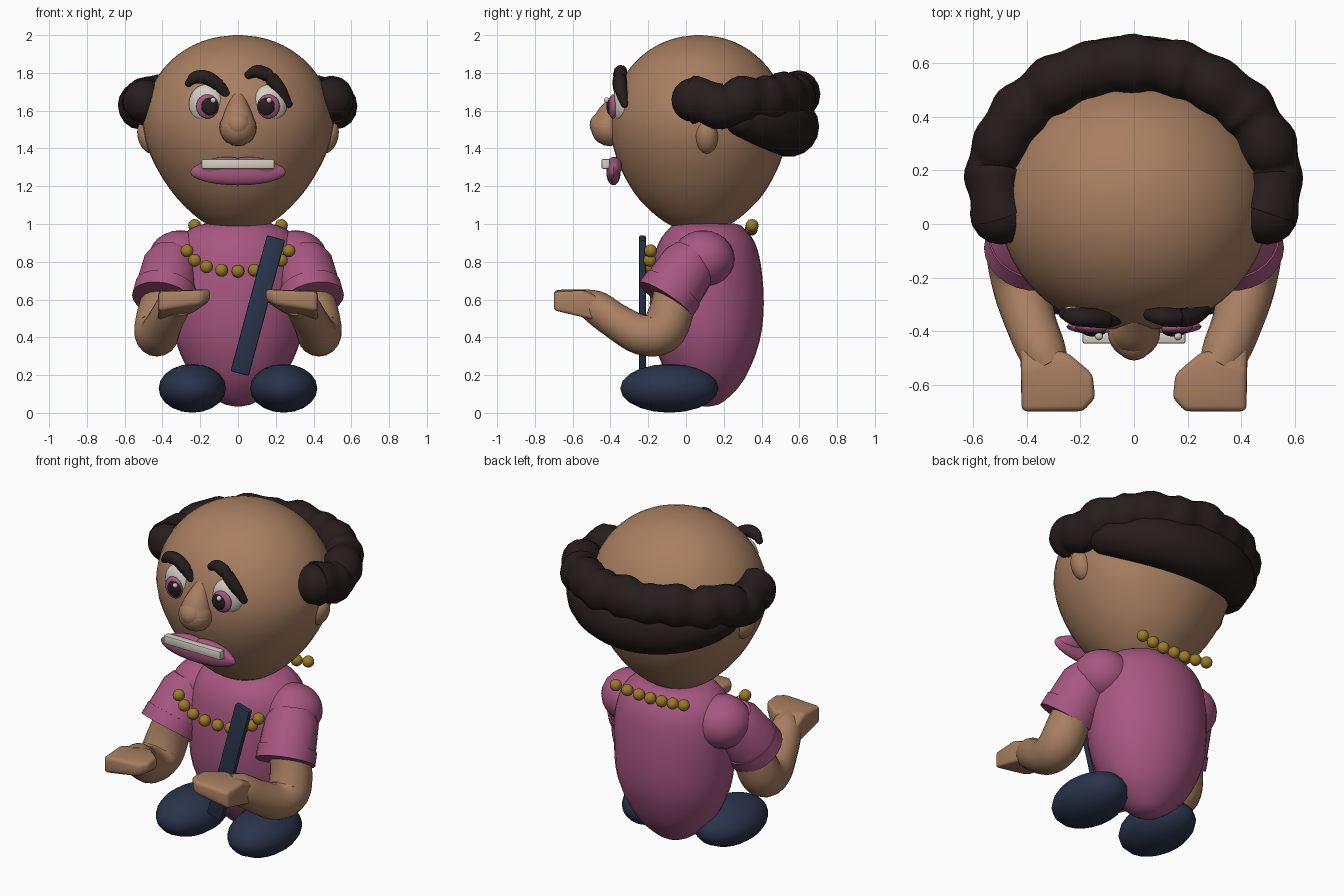
import bpy, bmesh, math
from mathutils import Vector, Matrix, Euler

if "Cube" in bpy.data.objects:
    bpy.data.objects.remove(bpy.data.objects["Cube"])


def mat(name, c):
    m = bpy.data.materials.new(name)
    m.diffuse_color = (*c, 1)
    m.use_nodes = True
    m.node_tree.nodes["Principled BSDF"].inputs["Base Color"].default_value = m.diffuse_color
    return m


SKIN = mat("brown skin", (0.39, 0.21, 0.118))
PINK = mat("pink", (0.39, 0.095, 0.22))
NAVY = mat("navy", (0.022, 0.034, 0.07))
HAIR = mat("dark brown", (0.02, 0.012, 0.012))
GOLD = mat("gold", (0.33, 0.20, 0.02))
WHITE = mat("off white", (0.65, 0.62, 0.54))


def finish(bm, name, material, angle=50):
    bmesh.ops.recalc_face_normals(bm, faces=bm.faces)
    me = bpy.data.meshes.new(name)
    bm.to_mesh(me)
    bm.free()
    ob = bpy.data.objects.new(name, me)
    bpy.context.collection.objects.link(ob)
    me.materials.append(material)
    bpy.ops.object.select_all(action='DESELECT')
    ob.select_set(True)
    bpy.context.view_layer.objects.active = ob
    bpy.ops.object.shade_smooth_by_angle(angle=math.radians(angle))
    return ob


def ball(name, c, r, material, rot=(0, 0, 0), seg=24):
    bm = bmesh.new()
    M = Matrix.LocRotScale(Vector(c), Euler(rot), Vector(r))
    bmesh.ops.create_uvsphere(bm, u_segments=seg, v_segments=seg // 2, radius=1, matrix=M)
    return finish(bm, name, material)


def skin_rings(bm, rings):
    vs = [[bm.verts.new(p) for p in ring] for ring in rings]
    n = len(vs[0])
    for a, b in zip(vs, vs[1:]):
        for i in range(n):
            bm.faces.new((a[i], a[(i + 1) % n], b[(i + 1) % n], b[i]))
    bm.faces.new(vs[0])
    bm.faces.new(vs[-1])


def spline(pts, n):
    # Catmull-Rom through rows of equal length
    out = []
    for i in range(len(pts) - 1):
        p = [pts[max(i - 1, 0)], pts[i], pts[i + 1], pts[min(i + 2, len(pts) - 1)]]
        for k in range(n):
            t = k / n
            out.append([0.5 * (2 * b + (c - a) * t + (2 * a - 5 * b + 4 * c - d) * t * t
                               + (3 * b - a - 3 * c + d) * t ** 3) for a, b, c, d in zip(*p)])
    return out + [list(pts[-1])]


def tube(name, rows, material, seg=16, n=1, caps=False, squash=1.0):
    # rows: x, y, z, radius
    rows = spline(rows, n) if n > 1 else rows
    P = [Vector(r[:3]) for r in rows]
    bm, rings = bmesh.new(), []
    for i, p in enumerate(P):
        t = (P[min(i + 1, len(P) - 1)] - P[max(i - 1, 0)]).normalized()
        u = t.cross(Vector((1, 0, 0)) if abs(t.x) < 0.7 else Vector((0, 1, 0))).normalized()
        if name.startswith("hair"):
            u = t.cross(Vector((0, 0, 1))).normalized()
        v = t.cross(u)
        rings.append([p + rows[i][3] * (u * math.cos(a) + v * squash * math.sin(a))
                      for a in (2 * math.pi * k / seg for k in range(seg))])
    skin_rings(bm, rings)
    if caps:
        for i in (0, -1):
            r = rows[i][3]
            bmesh.ops.create_uvsphere(bm, u_segments=seg, v_segments=10, radius=r,
                                      matrix=Matrix.Translation(P[i]))
    return finish(bm, name, material)


def loft(name, rows, material, seg=32):
    # rows: z, half width, half depth, centre y
    bm = bmesh.new()
    skin_rings(bm, [[Vector((rx * math.cos(a), cy + ry * math.sin(a), z))
                     for a in (2 * math.pi * k / seg for k in range(seg))]
                    for z, rx, ry, cy in rows])
    return finish(bm, name, material)


def box(name, c, size, material, rot=(0, 0, 0), bevel=0.008):
    bm = bmesh.new()
    bmesh.ops.create_cube(bm, size=1, matrix=Matrix.LocRotScale(Vector(c), Euler(rot), Vector(size)))
    bmesh.ops.bevel(bm, geom=bm.edges[:], offset=bevel, segments=2, affect='EDGES', profile=0.5)
    return finish(bm, name, material, 40)


# Head: round skull narrowing to the chin
rows = []
for k in range(1, 17):
    a = math.radians(5.6 * k) if k > 1 else 0.04
    s = math.sin(a) ** 0.97
    rows.append((1.52 + 0.48 * math.cos(a), 0.505 * s, 0.472 * s, 0.07))
rows += spline([(z, r, r * s, 0.07) for z, r, s in (
    (1.44, .490, .945), (1.36, .462, .955), (1.28, .422, .97), (1.2, .372, .985), (1.13, .317, 1),
    (1.06, .247, 1), (1.01, .182, 1), (.975, .11, 1), (.96, .03, 1))], 2)
loft("head", rows, SKIN, 44)

# Nose: one tapered form ending in a round tip
tube("nose", [(0, -.33, 1.69, .03), (0, -.365, 1.63, .055), (0, -.395, 1.57, .08), (0, -.405, 1.51, .098)],
     SKIN, 24, 4, True)
ball("nose_tip", (0, -0.425, 1.525), (0.075, 0.085, 0.075), SKIN)

# Mouth
for s in (-1, 1):
    ball("upper_lip", (s * 0.1, -0.38, 1.305), (0.13, 0.042, 0.047), PINK, (0, s * 0.15, 0))
ball("lower_lip", (0, -0.384, 1.275), (0.253, 0.038, 0.07), PINK)
box("teeth", (0, -0.425, 1.318), (0.385, 0.045, 0.052), WHITE)

# Eyes and ears
for s in (-1, 1):
    ball("eye_white", (s * 0.168, -0.333, 1.635), (0.094, 0.055, 0.105), WHITE, (0, 0, s * 0.2))
    ball("iris", (s * 0.162, -0.387, 1.622), (0.06, 0.024, 0.064), PINK, (0, 0, s * 0.1))
    ball("pupil", (s * 0.15, -0.399, 1.622), (0.046, 0.022, 0.048), HAIR)
    ball("eye_glint", (s * 0.148 + 0.017, -0.42, 1.655), (0.015, 0.015, 0.015), WHITE, seg=12)
    ball("ear", (s * 0.475, 0.11, 1.46), (0.055, 0.06, 0.09), SKIN, (0, s * 0.3, 0))

# Brows
tube("left_brow", [(-.262, -.335, 1.745, .02), (-.225, -.345, 1.775, .034), (-.165, -.35, 1.775, .036),
                   (-.105, -.355, 1.735, .034), (-.065, -.355, 1.69, .024)], HAIR, 12, 4, True)
tube("right_brow", [(.057, -.34, 1.79, .022), (.1, -.345, 1.808, .034), (.16, -.35, 1.785, .036),
                    (.22, -.345, 1.715, .034), (.268, -.325, 1.635, .02)], HAIR, 12, 4, True)

# Hair: lumpy horseshoe band with a thicker nape
rows = []
N = 72
for i in range(N + 1):
    a = math.radians(-107 + 214 * i / N)
    lump = 0.007 * math.cos(2 * math.pi * i / 6) + 0.003 * math.cos(i * 0.7 + 1)
    z = 1.65 + 0.03 * max(0, math.cos(a)) - 0.025 * math.exp(-((abs(a) - 1.45) / 0.2) ** 2)
    z += 0.008 * math.sin(i * 0.55)
    rows.append((0.52 * math.sin(a), 0.165 + 0.43 * math.cos(a), z, 0.108 + lump))
tube("hair_band", rows, HAIR, 16, 1, True, 1.1)
rows = []
for i in range(25):
    a = math.radians(-66 + 132 * i / 24)
    c = max(0, math.cos(a * 1.2))
    rows.append((0.485 * math.sin(a), 0.14 + 0.405 * math.cos(a), 1.59 - 0.075 * c ** 0.7, 0.09 + 0.07 * c ** 0.8))
tube("hair_nape", rows, HAIR, 18, 1, True)

# Torso
loft("torso", spline([(.035, .02, .02, .11), (.06, .1, .09, .11), (.18, .235, .2, .11), (.38, .33, .28, .11),
                      (.58, .352, .302, .11), (.78, .35, .287, .11), (.9, .32, .255, .11),
                      (.97, .26, .205, .11), (1.0, .18, .16, .11), (1.005, .08, .07, .11)], 3), PINK)

# Arms
for s in (-1, 1):
    ball("shoulder", (s * 0.305, 0.09, 0.815), (0.17, 0.167, 0.152), PINK)
    tube("sleeve", [(s * .34, .05, .84, .12), (s * .352, .02, .79, .15), (s * .393, -.10, .61, .163)], PINK, 24)
    tube("cuff", [(s * .381, -.066, .66, .166), (s * .396, -.108, .597, .168)], PINK, 24)
    tube("arm", [(s * .385, -.06, .64, .11), (s * .415, -.08, .53, .118), (s * .43, -.13, .43, .12),
                 (s * .42, -.24, .415, .107), (s * .385, -.37, .485, .095), (s * .345, -.47, .555, .09),
                 (s * .31, -.54, .585, .072)], SKIN, 18, 4)
    # Hand: flat fist tapering to the inner side
    bm = bmesh.new()
    for x, y, z0, z1 in ((.42, -.7, .54, .64), (.19, -.7, .575, .65), (.145, -.65, .60, .655),
                         (.155, -.56, .585, .655), (.25, -.48, .52, .65), (.425, -.45, .48, .60),
                         (.42, -.55, .51, .65)):
        for z in (z0, z1):
            bm.verts.new((s * x, y, z))
    bmesh.ops.convex_hull(bm, input=bm.verts[:])
    bmesh.ops.dissolve_limit(bm, angle_limit=0.12, verts=bm.verts[:], edges=bm.edges[:])
    bmesh.ops.bevel(bm, geom=bm.edges[:], offset=0.02, segments=3, affect='EDGES', profile=0.5,
                    clamp_overlap=True)
    finish(bm, "hand", SKIN)

# Feet
for s in (-1, 1):
    ball("foot", (s * 0.242, -0.088, 0.13), (0.178, 0.26, 0.129), NAVY, seg=20)

# Diagonal strap
box("strap", (0.105, -0.231, 0.568), (0.1, 0.036, 0.745), NAVY, (0, math.radians(15), 0))

# Necklace beads, front and back
for i in range(9):
    t = (i - 4) / 4
    ball("front_bead", (0.27 * math.sin(t * 1.25) / math.sin(1.25), -0.197 + 0.01 * t * t,
                        0.75 + 0.108 * abs(t) ** 2.2), (0.034,) * 3, GOLD, seg=16)
for i in range(7):
    t = (i - 3) / 3
    ball("back_bead", (0.23 * t, 0.345 + 0.005 * t * t, 0.972 + 0.02 * t * t), (0.034,) * 3, GOLD, seg=16)
